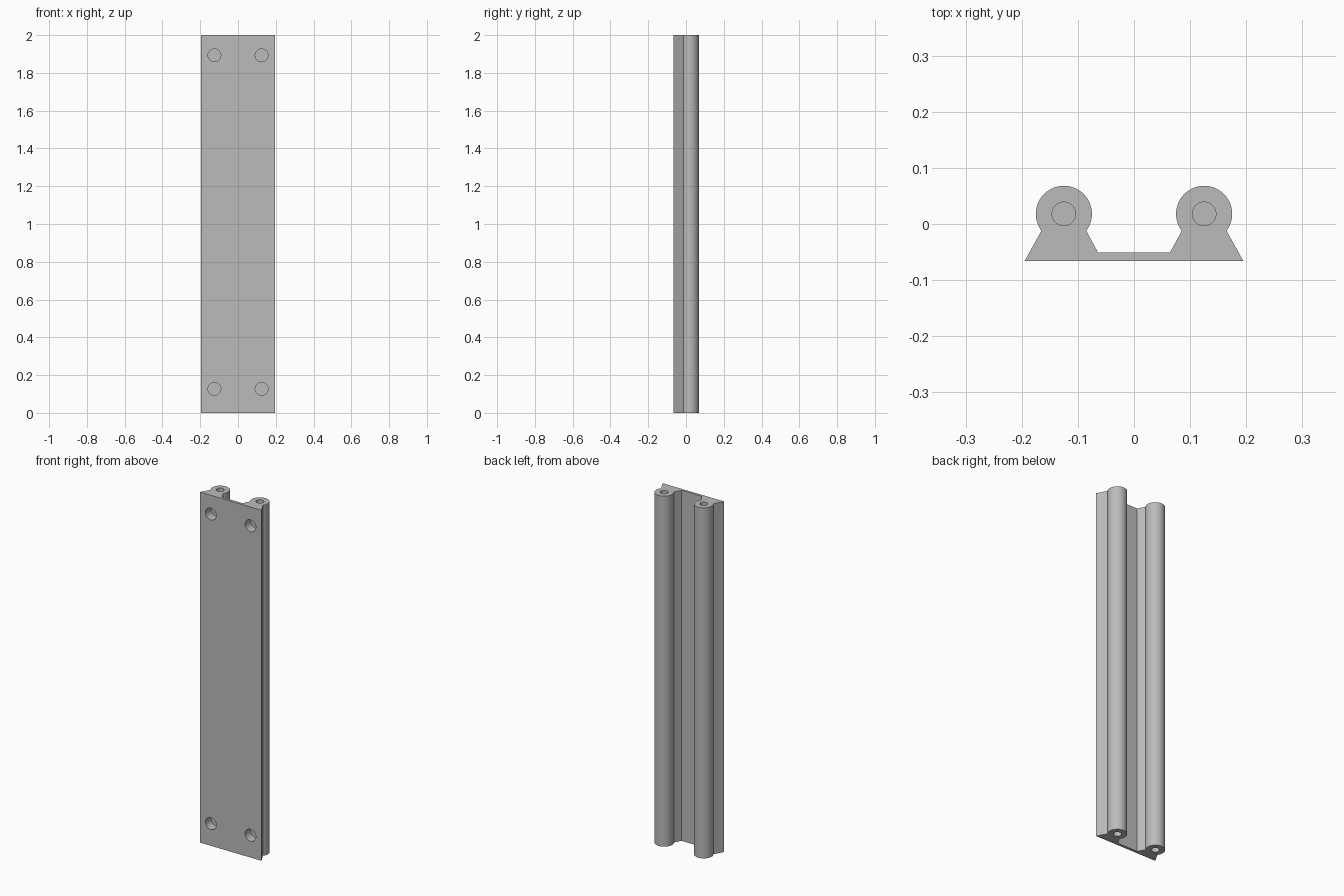
import bpy, bmesh, math
from mathutils import Vector

cube = bpy.data.objects.get("Cube")
if cube:
    bpy.data.objects.remove(cube, do_unlink=True)

LENGTH = 2.0
ROD_X, ROD_Y, ROD_R = 0.125, 0.018, 0.05
BASE_Y, BORE_R, BOLT_R = -0.066, 0.021, 0.034

# Plain grey metal
metal = bpy.data.materials.new("grey metal")
metal.use_nodes = True
grey = (0.5, 0.5, 0.5, 1)
metal.diffuse_color = grey
metal.node_tree.nodes["Principled BSDF"].inputs["Base Color"].default_value = grey


def half_profile(steps=48):
    """Right half of the section: flared foot, round rod, thin web."""
    start, end = math.radians(-37), math.radians(217)
    pts = [(0.195, BASE_Y)]
    for i in range(steps + 1):
        a = start + (end - start) * i / steps
        pts.append((ROD_X + ROD_R * math.cos(a), ROD_Y + ROD_R * math.sin(a)))
    pts.append((0.064, -0.051))
    return pts


def add_object(name, bm):
    bmesh.ops.recalc_face_normals(bm, faces=bm.faces)
    mesh = bpy.data.meshes.new(name)
    bm.to_mesh(mesh)
    bm.free()
    mesh.materials.append(metal)
    obj = bpy.data.objects.new(name, mesh)
    bpy.context.collection.objects.link(obj)
    return obj


# Extruded double rail
right = half_profile()
outline = right + [(-x, y) for x, y in reversed(right)]
bm = bmesh.new()
face = bm.faces.new([bm.verts.new((x, y, 0)) for x, y in outline])
top = bmesh.ops.extrude_face_region(bm, geom=[face])["geom"]
bmesh.ops.translate(bm, vec=(0, 0, LENGTH),
                    verts=[v for v in top if isinstance(v, bmesh.types.BMVert)])
rail = add_object("double_rail", bm)


def drill(bm, centre, axis, radius, depth):
    """Blind hole, sunk by depth on either side of the surface point."""
    turn = Vector(axis).to_track_quat("Z", "Y").to_matrix().to_4x4()
    turn.translation = centre
    bmesh.ops.create_cone(bm, cap_ends=True, segments=40, radius1=radius,
                          radius2=radius, depth=2 * depth, matrix=turn)


# End bores and front bolt holes
bm = bmesh.new()
for side in (-1, 1):
    x = side * ROD_X
    for z in (0, LENGTH):
        drill(bm, (x, ROD_Y, z), (0, 0, 1), BORE_R, 0.09 if z == 0 else 0.07)
    for z in (0.127, 1.893):
        drill(bm, (x, BASE_Y, z), (0, 1, 0), BOLT_R, 0.05)
cutter = add_object("hole_cutter", bm)
cutter.hide_render = True

cut = rail.modifiers.new("holes", "BOOLEAN")
cut.operation = "DIFFERENCE"
cut.solver = "EXACT"
cut.object = cutter

bpy.ops.object.select_all(action="DESELECT")
rail.select_set(True)
bpy.context.view_layer.objects.active = rail
bpy.ops.object.modifier_apply(modifier=cut.name)
bpy.data.objects.remove(cutter, do_unlink=True)
bpy.ops.object.shade_smooth_by_angle(angle=math.radians(30))
